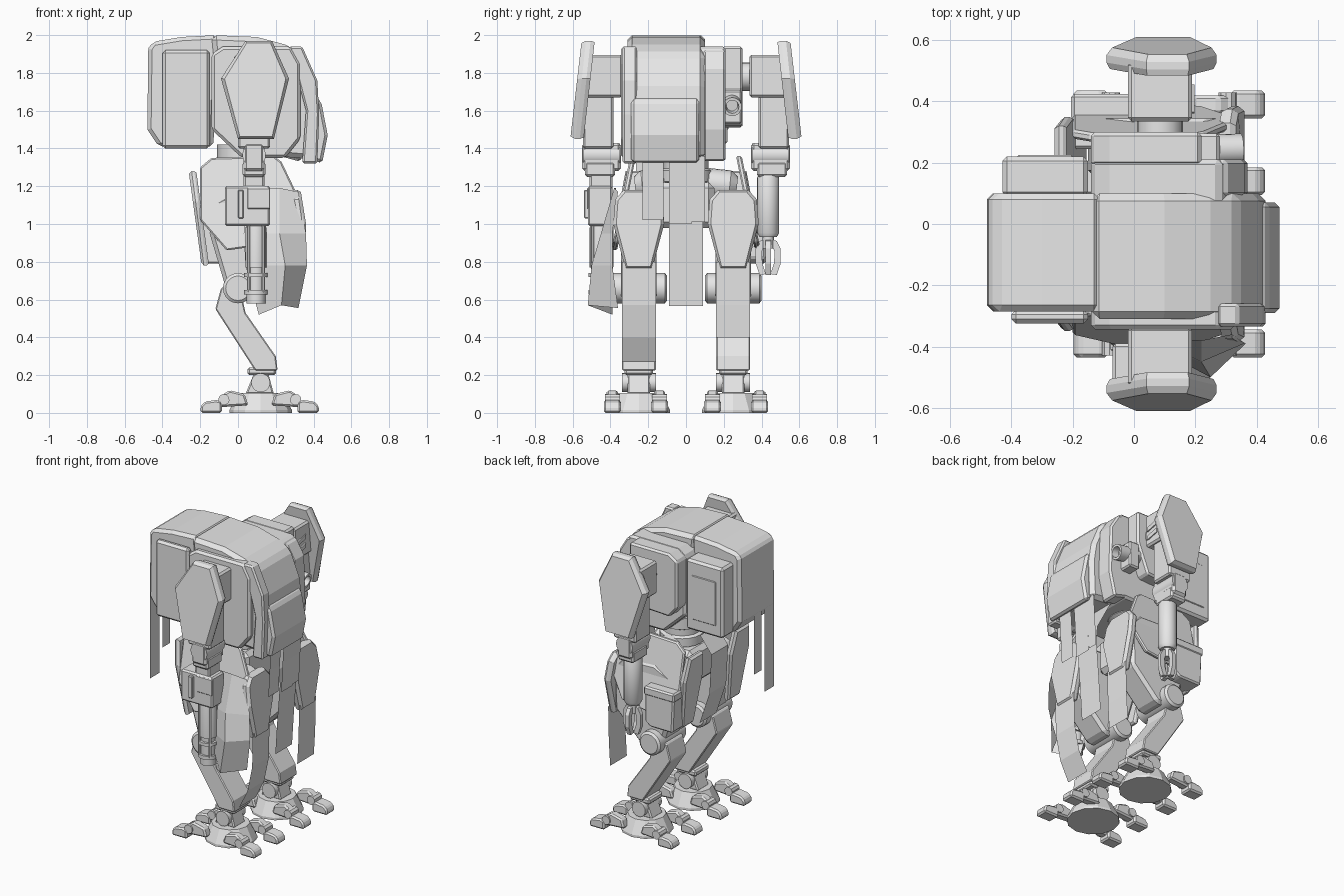
import bpy, bmesh, math
from mathutils import Vector

grey = bpy.data.materials.new("armour_grey")
grey.diffuse_color = (0.8, 0.8, 0.8, 1)


def finish(name, bm, bevel=0.0, smooth=False, closed=True):
    if closed:
        bmesh.ops.recalc_face_normals(bm, faces=bm.faces)
    me = bpy.data.meshes.new(name)
    bm.to_mesh(me)
    bm.free()
    me.materials.append(grey)
    ob = bpy.data.objects.new(name, me)
    bpy.context.collection.objects.link(ob)
    if bevel:
        m = ob.modifiers.new("bevel", 'BEVEL')
        m.width, m.segments, m.limit_method = bevel, 1, 'ANGLE'
        m.angle_limit = math.radians(35)
    if smooth:
        bpy.ops.object.select_all(action='DESELECT')
        ob.select_set(True)
        bpy.context.view_layer.objects.active = ob
        bpy.ops.object.shade_smooth_by_angle(angle=math.radians(35))
    return ob


def loft(name, rings, bevel=0.0, smooth=False):
    """Skin equal-sized rings of points and cap both ends."""
    bm = bmesh.new()
    vs = [[bm.verts.new(p) for p in r] for r in rings]
    n = len(vs[0])
    for a, b in zip(vs, vs[1:]):
        for i in range(n):
            bm.faces.new((a[i], a[(i + 1) % n], b[(i + 1) % n], b[i]))
    bm.faces.new(vs[0])
    bm.faces.new(vs[-1])
    return finish(name, bm, bevel, smooth)


def at(axis, u, v, d):
    return {'x': (d, u, v), 'y': (u, d, v), 'z': (u, v, d)}[axis]


def prism(name, pts, axis, a, b, bevel=0.0):
    return loft(name, [[at(axis, u, v, d) for u, v in pts] for d in (a, b)], bevel)


def box(name, x0, x1, y0, y1, z0, z1, bevel=0.0):
    return prism(name, [(x0, y0), (x1, y0), (x1, y1), (x0, y1)], 'z', z0, z1, bevel)


def lathe(name, start, end, profile, sides=20, smooth=True):
    """Round part along a line; profile is (fraction, radius)."""
    s, e = Vector(start), Vector(end)
    d = (e - s).normalized()
    u = d.orthogonal().normalized()
    w = d.cross(u)
    ang = [2 * math.pi * (i + .5) / sides for i in range(sides)]
    rings = [[s.lerp(e, t) + r * (math.cos(k) * u + math.sin(k) * w) for k in ang]
             for t, r in profile]
    return loft(name, rings, 0, smooth)


def cyl(name, start, end, r, sides=20):
    return lathe(name, start, end, [(0, r), (1, r)], sides)


def grid(name, rows):
    """Open cloth skin through rows of points."""
    bm = bmesh.new()
    vs = [[bm.verts.new(p) for p in r] for r in rows]
    for a, b in zip(vs, vs[1:]):
        for i in range(len(a) - 1):
            bm.faces.new((a[i], b[i], b[i + 1], a[i + 1]))
    return finish(name, bm, closed=False)


def sheet(name, path, y0, y1):
    return grid(name, [[(x, y0, z), (x, y1, z)] for x, z in path])


def plate(name, pts, axis, depth, sign, thick, inset):
    """Chamfered armour plate whose base depth may vary with height."""
    cu = sum(p[0] for p in pts) / len(pts)
    cv = sum(p[1] for p in pts) / len(pts)
    rings = []
    for k, t in ((inset * .6, 0), (0, .3), (0, .65), (inset, 1)):
        rings.append([at(axis, u + (cu - u) * k, v + (cv - v) * k * .5,
                         sign * (depth(v) + thick * t)) for u, v in pts])
    return loft(name, rings)


# Chest hood and rear pack
prism("chest_hood", [(-.14, 2), (.1, 1.99), (.25, 1.95), (.34, 1.9), (.41, 1.73), (.43, 1.6),
                     (.42, 1.34), (.2, 1.36), (-.02, 1.4), (-.1, 1.55)], 'y', -.31, .1, .025)
prism("chest_apron", [(.40, 1.68), (.44, 1.65), (.475, 1.47), (.445, 1.32), (.40, 1.34)],
      'y', -.29, .07, .015)
prism("rear_pack", [(-.48, 1.5), (-.475, 1.93), (-.45, 1.965), (-.3, 1.99), (-.11, 2),
                    (-.13, 1.41), (-.42, 1.41)], 'y', -.285, .1, .02)
box("pack_side_panel", -.40, -.15, -.325, -.28, 1.4, 1.92, .015)
box("pack_side_tank", -.43, -.15, .09, .22, 1.42, 1.9, .015)
box("tank_panel", -.38, -.2, .215, .225, 1.5, 1.8, .004)

# Torso core: full width above, narrower on the left below the shoulder
prism("torso_core", [(-.14, 1.9), (-.08, 1.94), (.28, 1.94), (.33, 1.85), (.33, 1.45), (.25, 1.35),
                     (.02, 1.35), (-.14, 1.5)], 'y', -.345, .21, .015)
prism("left_shoulder_housing", [(-.14, 1.58), (-.14, 1.9), (-.08, 1.94), (.22, 1.94), (.22, 1.72),
                                (.14, 1.52), (-.08, 1.51)], 'y', .19, .3, .012)
prism("front_side_guard", [(.27, 1.94), (.34, 1.94), (.42, 1.76), (.43, 1.58), (.42, 1.32),
                           (.34, 1.32), (.36, 1.6)], 'y', -.335, -.26, .01)
prism("left_chest_guard", [(.2, 1.93), (.3, 1.92), (.36, 1.82), (.37, 1.5), (.33, 1.33), (.22, 1.36)],
      'y', .09, .21, .012)
lathe("chest_tube", (.12, .24, 1.66), (.35, .245, 1.62),
      [(0, .05), (1, .05), (1, .035), (.8, .03)])
box("tube_bracket", .2, .28, .2, .295, 1.53, 1.71, .01)
lathe("waist_joint", (.03, 0, 1.08), (.03, 0, 1.42),
      [(0, .14), (.25, .14), (.28, .12), (.4, .12), (.43, .14), (.6, .14), (.63, .12),
       (.75, .12), (.78, .14), (1, .14)])
box("pelvis", -.14, .17, -.15, .15, .98, 1.22, .03)

# Hanging cloth at front and back
for y0, y1, zb in ((-.23, -.12, 1.02), (.03, .1, 1.01), (-.09, .03, 1.0)):
    sheet("front_strip", [(.41, 1.36), (.4, 1.2), (.39, zb)], y0, y1)
sheet("center_cloth", [(.26, 1.36), (.37, 1.15), (.38, 1.05), (.36, .8), (.345, .565)], -.09, .09)
for y0, y1, zb in ((-.265, -.165, .93), (-.13, -.05, 1.09)):
    sheet("rear_strip", [(-.478, 1.5), (-.478, zb)], y0, y1)
sheet("rear_cloth", [(-.17, 1.33), (-.255, 1.22), (-.24, .95), (-.165, .73)], -.09, .09)

# Arms, mirrored left and right
HEX = [(.04, 1.97), (.18, 1.97), (.27, 1.77), (.19, 1.45), (.0, 1.45), (-.09, 1.77)]
for s in (-1, 1):
    def Y(a, b):
        return (s * a, s * b) if s > 0 else (s * b, s * a)
    plate("shoulder_plate", HEX, 'y', lambda z: .485 + (1.96 - z) * .11, s, .07, .1)
    box("shoulder_block", -.02, .19, *Y(.335, .53), 1.67, 1.895, .012)
    cyl("shoulder_axle", (.085, s * .22, 1.78), (.085, s * .36, 1.78), .075)
    box("upper_arm", 0, .17, *Y(.385, .545), 1.4, 1.68, .01)
    box("elbow_fork", .03, .14, *Y(.345, .55), 1.28, 1.43, .015)
    cyl("elbow_joint", (.085, s * .35, 1.365), (.085, s * .545, 1.365), .062)
    box("elbow_neck", .025, .145, *Y(.375, .535), 1.25, 1.33, .012)

# Vents on the left shoulder only
for z in (1.73, 1.79):
    prism("shoulder_vent", [(.36, z - .02), (.45, z), (.455, z + .03), (.365, z + .01)], 'x', .19, .197)

# Right arm weapon
box("gun_body", -.07, .17, -.52, -.39, .99, 1.2, .01)
box("gun_mount", .03, .14, -.51, -.39, 1.18, 1.27, .01)
box("gun_grip", -.0, .03, -.54, -.515, 1.03, 1.18, .005)
box("gun_plate", .05, .17, -.525, -.515, 1.08, 1.19, .004)
lathe("gun_barrel", (.095, -.455, 1.0), (.095, -.455, .58),
      [(0, .05), (.05, .055), (.55, .055), (.55, .045), (.62, .045), (.62, .062), (.67, .062),
       (.67, .048), (.83, .048), (.83, .062), (.89, .062), (.89, .05), (1, .05), (1, .03), (.9, .03)])
for a in range(4):
    k = a * math.pi / 2 + .78
    cyl("barrel_rod", (.095 + .055 * math.cos(k), -.455 + .055 * math.sin(k), 1.0),
        (.095 + .055 * math.cos(k), -.455 + .055 * math.sin(k), .64), .01, 8)

# Left arm with claw
lathe("left_forearm", (.095, .435, 1.26), (.095, .435, .93),
      [(0, .05), (.04, .058), (.93, .058), (1, .045)])
cyl("claw_wrist", (.095, .435, .95), (.095, .435, .87), .03, 12)
for a in range(4):
    ob = prism("claw_finger", [(.01, .92), (.045, .91), (.066, .87), (.066, .79), (.045, .73),
                               (.012, .735), (.03, .79), (.035, .85)], 'y', -.014, .014)
    ob.location = (.095, .435, 0)
    ob.rotation_euler.z = a * math.pi / 2

# Legs, mirrored left and right
KNEE = [(.08, 1.18), (-.08, 1.18), (-.125, 1.13), (-.135, 1.0), (-.07, .76), (.07, .76), (.135, 1.0), (.125, 1.13)]
SIDE = [(-.2, 1.3), (-.14, 1.35), (.19, 1.36), (.23, 1.33), (.34, 1.1), (.22, .9), (-.06, .86), (-.2, 1.02)]
for s in (-1, 1):
    c = s * .25
    prism("thigh", [(-.07, .68), (-.15, .95), (-.13, 1.12), (.0, 1.18), (.24, 1.17), (.31, 1.1),
                    (.3, .8), (.1, .6), (.0, .6)], 'y', c - .095, c + .095, .02)
    lathe("hip_joint", (.03, s * .08, 1.22), (.03, s * .27, 1.2), [(0, .05), (.2, .08), (.8, .08), (1, .05)])
    plate("thigh_plate", [(c + u, v) for u, v in KNEE], 'x',
          lambda z: .305 - max(0, z - 1.0) * .15, 1, .055, .12)
    # Outer hip armour leans outward toward the bottom
    loft("hip_side_plate", [[(x, s * (.265 + d + (1.36 - z) * .2), z) for x, z in SIDE]
                            for d in (0, .03)], .008)
    plate("rear_hip_plate", [(c + u, v) for u, v in
                             ((-.07, 1.28), (.07, 1.28), (.1, 1.12), (.06, .78), (-.06, .78), (-.1, 1.12))],
          'x', lambda z: .165 + .13 * (z - .86), -1, .04, .12)
    prism("shin", [(-.12, .55), (-.09, .66), (.0, .71), (.04, .53), (.2, .3), (.21, .225), (.09, .225)],
          'y', c - .09, c + .09, .006)
    lathe("knee_joint", (0, c - .15, .66), (0, c + .15, .66),
          [(0, .065), (.04, .08), (.96, .08), (1, .065)])
    # Shin cloth below the thigh plate
    sheet("shin_cloth", [(.35, .8), (.345, .57)] + ([(.31, .4), (.245, .27)] if s < 0 else [(.335, .4)]),
          c - .09, c + .09)
    # Ankle and foot
    box("ankle_collar", .05, .2, c - .075, c + .075, .2, .24, .01)
    prism("ankle", [(.04, .1), (.19, .1), (.16, .21), (.085, .21)], 'y', c - .06, c + .06, .008)
    cyl("ankle_axle", (.12, c - .09, .16), (.12, c + .09, .16), .05)
    lathe("foot_base", (.12, c, 0), (.12, c, .105), [(0, .165), (.15, .165), (1, .12)], 12, False)
    for fx in (-1, 1):
        for fy in (-1, 1):
            y = c + fy * (.14 if fy == s else .11)
            ox = .115
            prism("toe_link", [(ox + fx * u, v) for u, v in
                               ((.06, .04), (.08, .1), (.16, .12), (.22, .08), (.21, .03))],
                  'y', y - .03, y + .03, .01)
            prism("toe_tip", [(ox + fx * u, v) for u, v in
                              ((.2, 0), (.2, .06), (.23, .068), (.29, .06), (.313, .035), (.313, 0))],
                  'y', y - .045, y + .045, .01)
            cyl("toe_pin", (ox + fx * .19, y - .04, .07), (ox + fx * .19, y + .04, .07), .03, 10)

# Right hip side cloth and left hip pouch
grid("hip_side_cloth", [[(.06, -.37, 1.19), (.22, -.38, 1.19), (.32, -.36, 1.17)],
                        [(.03, -.385, .95), (.22, -.45, .95), (.36, -.39, .95)],
                        [(.04, -.385, .78), (.25, -.5, .78), (.365, -.39, .78)],
                        [(.11, -.39, .52), (.23, -.52, .57), (.32, -.36, .555)]])
prism("hip_pouch", [(-.2, 1.02), (.02, 1.02), (.02, .82), (-.02, .79), (-.19, .79)], 'y', .25, .42, .01)
box("pouch_lid", -.205, .025, .245, .425, 1.0, 1.06, .01)
